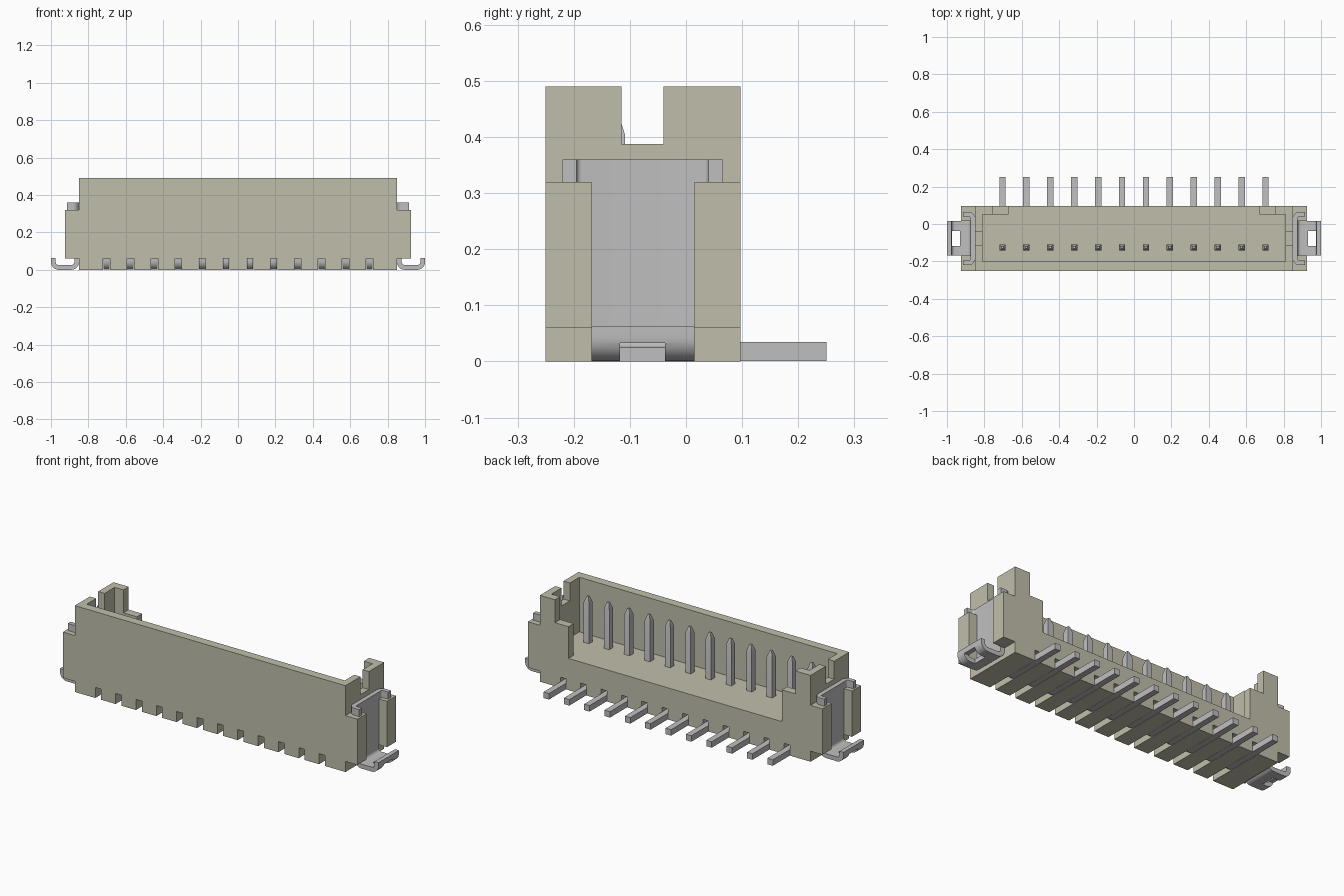
import bpy, bmesh, math
from mathutils import Vector

cube = bpy.data.objects.get("Cube")
if cube:
    bpy.data.objects.remove(cube, do_unlink=True)


def material(name, rgb):
    m = bpy.data.materials.new(name)
    m.use_nodes = True
    m.diffuse_color = (*rgb, 1)
    bsdf = next(n for n in m.node_tree.nodes if n.type == 'BSDF_PRINCIPLED')
    bsdf.inputs["Base Color"].default_value = (*rgb, 1)
    return m


BEIGE = material("beige plastic", (0.53, 0.52, 0.41))
METAL = material("grey metal", (0.52, 0.52, 0.52))


def finish(name, bm, mat):
    bmesh.ops.recalc_face_normals(bm, faces=bm.faces)
    me = bpy.data.meshes.new(name)
    bm.to_mesh(me)
    bm.free()
    me.materials.append(mat)
    ob = bpy.data.objects.new(name, me)
    bpy.context.scene.collection.objects.link(ob)
    return ob


def boxes(name, spans, mat):
    """One mesh of separate boxes, each (x0, x1, y0, y1, z0, z1)."""
    bm = bmesh.new()
    for x0, x1, y0, y1, z0, z1 in spans:
        for v in bmesh.ops.create_cube(bm, size=1)["verts"]:
            v.co = (x0 if v.co.x < 0 else x1,
                    y0 if v.co.y < 0 else y1,
                    z0 if v.co.z < 0 else z1)
    return finish(name, bm, mat)


def combine(ob, spans, operation='DIFFERENCE'):
    tool = boxes("cutter", spans, ob.data.materials[0])
    mod = ob.modifiers.new("combine", 'BOOLEAN')
    mod.object, mod.operation, mod.solver = tool, operation, 'EXACT'
    select(ob)
    bpy.ops.object.modifier_apply(modifier=mod.name)
    bpy.data.objects.remove(tool, do_unlink=True)


def select(ob):
    bpy.ops.object.select_all(action='DESELECT')
    ob.select_set(True)
    bpy.context.view_layer.objects.active = ob


def fillet(points, r, steps=7):
    """Round the inner corners of a 2D polyline with right-angle bends."""
    pts = [Vector(p) for p in points]
    out = [pts[0]]
    for a, b, c in zip(pts, pts[1:], pts[2:]):
        u, w = (a - b).normalized(), (c - b).normalized()
        centre = b + (u + w) * r
        for i in range(steps + 1):
            t = i / steps * math.pi / 2
            out.append(centre - w * r * math.cos(t) - u * r * math.sin(t))
    return out + [pts[-1]]


def sweep(name, path, thick, w0, w1, place, tip=None):
    """Bent strip along a 2D path; place(a, b, w) maps to 3D."""
    bm = bmesh.new()
    rings = []
    last = len(path) - 1
    for i, p in enumerate(path):
        t = (path[min(i + 1, last)] - path[max(i - 1, 0)]).normalized()
        n = Vector((-t.y, t.x)) * thick / 2
        k = tip if tip and i == last else 1
        mid, half = (w0 + w1) / 2, (w1 - w0) / 2 * k
        ring = [(p + n * k, mid - half), (p + n * k, mid + half),
                (p - n * k, mid + half), (p - n * k, mid - half)]
        rings.append([bm.verts.new(place(q.x, q.y, w)) for q, w in ring])
    for r, s in zip(rings, rings[1:]):
        for j in range(4):
            bm.faces.new((r[j], r[(j + 1) % 4], s[(j + 1) % 4], s[j]))
    bm.faces.new(rings[0])
    bm.faces.new(rings[-1])
    return finish(name, bm, METAL)


def smooth(ob):
    select(ob)
    bpy.ops.object.shade_smooth_by_angle(angle=math.radians(30))


# Housing: outer block with paired end posts
PIN_X = [-0.703 + i * 1.406 / 11 for i in range(12)]
FLOOR = 0.18
housing = boxes("housing", [(-0.85, 0.85, -0.25, 0.097, 0, 0.49)], BEIGE)
combine(housing, [(min(s * 0.83, s * 0.925), max(s * 0.83, s * 0.925), y0, y1, 0.06, 0.32)
                  for s in (-1, 1) for y0, y1 in ((-0.25, -0.168), (0.015, 0.097))], 'UNION')
# Cavity, stepped rear opening, side slots and underside grooves
combine(housing, [(-0.81, 0.81, -0.20, 0.05, FLOOR, 0.6)])
combine(housing, [(-0.67, 0.67, -0.1, 0.2, FLOOR, 0.6)])
combine(housing, [(-0.755, 0.755, 0.0, 0.2, 0.36, 0.6)])
combine(housing, [(-1, 1, -0.115, -0.04, 0.388, 0.6)])
combine(housing, [(x - 0.0185, x + 0.0185, -0.4, 0.3, -0.1, 0.06) for x in PIN_X])

# Contact pins: tail, bend, upright and tapered tip
for i, x in enumerate(PIN_X):
    path = fillet([(0.25, 0.0175), (-0.126, 0.0175), (-0.126, 0.405)], 0.03)
    path.append(Vector((-0.126, 0.44)))
    smooth(sweep(f"contact_pin_{i + 1}", path, 0.034, x - 0.017, x + 0.017,
                 lambda a, b, w: (w, a, b), tip=0.35))

# Solder clips: channel plate held by the end posts and a curled foot with a window
for s, side in ((1, "left"), (-1, "right")):
    channel = fillet([(0.915, -0.2075), (0.8625, -0.2075),
                      (0.8625, 0.0525), (0.915, 0.0525)], 0.022)
    smooth(sweep(f"clip_plate_{side}", channel, 0.025, 0.06, 0.36,
                 lambda a, b, w: (s * a, b, w)))
    curl = fillet([(0.8625, 0.062), (0.8625, 0.0125),
                   (0.9875, 0.0125), (0.9875, 0.062)], 0.03)
    foot = sweep(f"clip_foot_{side}", curl, 0.025, -0.168, 0.015,
                 lambda a, b, w: (s * a, w, b))
    combine(foot, [(min(s * 0.93, s * 1.1), max(s * 0.93, s * 1.1),
                    -0.118, -0.037, -0.1, 0.033)])
    smooth(foot)
